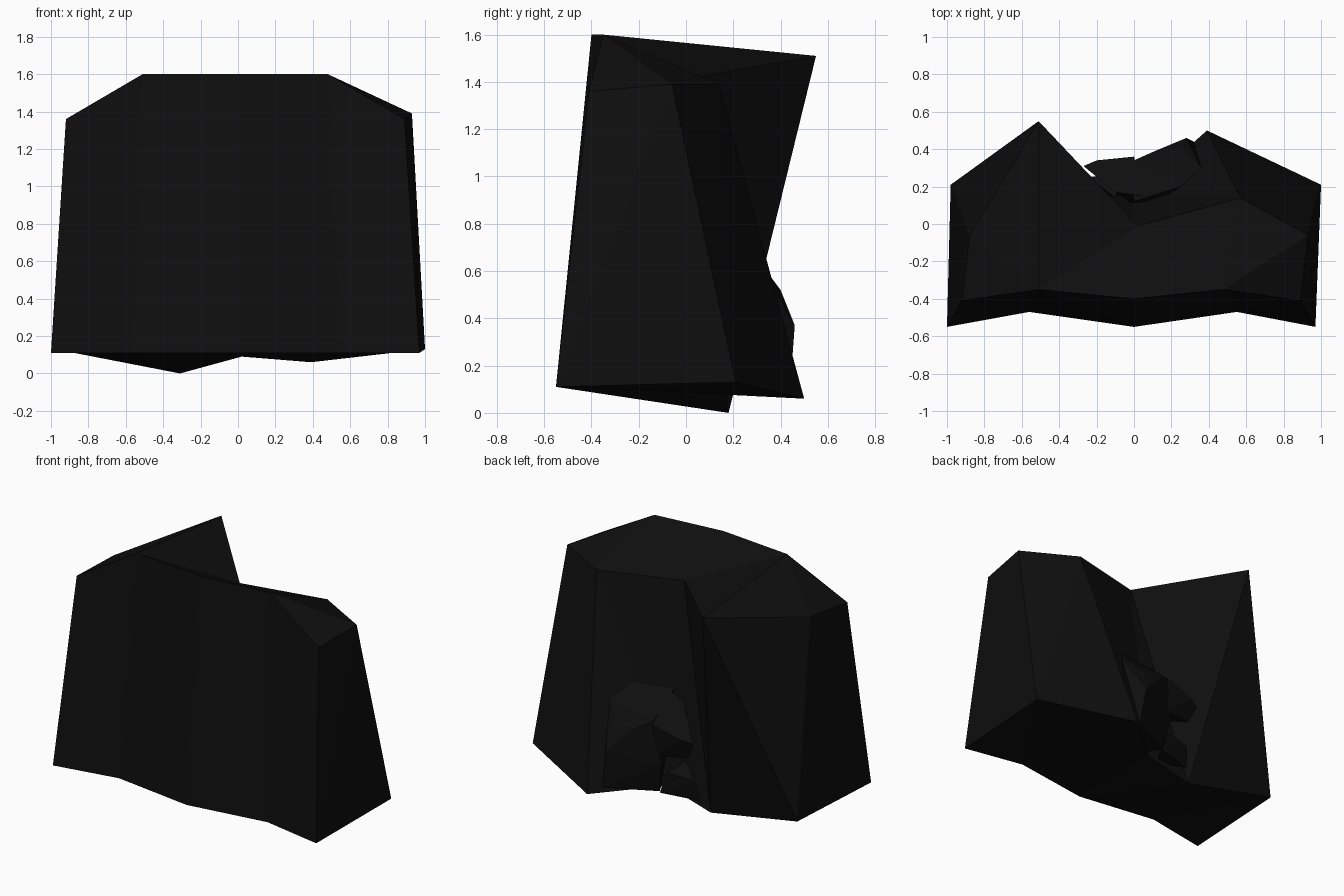
import bpy
import bmesh

# Remove the default cube if it is there
default_cube = bpy.data.objects.get("Cube")
if default_cube:
    bpy.data.objects.remove(default_cube, do_unlink=True)


def make_material(name, colour):
    material = bpy.data.materials.new(name)
    material.use_nodes = True
    material.diffuse_color = colour
    shader = material.node_tree.nodes["Principled BSDF"]
    shader.inputs["Base Color"].default_value = colour
    shader.inputs["Roughness"].default_value = 1
    return material


stone = make_material("black_stone", (0.0045, 0.0045, 0.0045, 1))


def finish(bm, name):
    """Turn a bmesh into a flat shaded stone object."""
    bmesh.ops.recalc_face_normals(bm, faces=bm.faces)
    mesh = bpy.data.meshes.new(name)
    bm.to_mesh(mesh)
    bm.free()
    mesh.materials.append(stone)
    obj = bpy.data.objects.new(name, mesh)
    bpy.context.scene.collection.objects.link(obj)
    return obj


def build_block(name, columns, caps):
    """Loft a ring of bottom/top corner pairs and close both ends."""
    bm = bmesh.new()
    low = [bm.verts.new(bottom) for bottom, top in columns]
    high = [bm.verts.new(top) for bottom, top in columns]
    for i in range(len(columns)):
        j = (i + 1) % len(columns)
        bm.faces.new((low[i], low[j], high[j], high[i]))
    for cap in caps:
        bm.faces.new([high[i] for i in cap])
        bm.faces.new([low[i] for i in reversed(cap)])
    bmesh.ops.triangulate(bm, faces=bm.faces, quad_method="SHORT_EDGE")
    return finish(bm, name)


def build_boulder(name, points):
    """Wrap a faceted boulder around a few corner points."""
    bm = bmesh.new()
    for point in points:
        bm.verts.new(point)
    result = bmesh.ops.convex_hull(bm, input=bm.verts)
    loose = [v for v in bm.verts if not v.link_faces]
    bmesh.ops.delete(bm, geom=loose, context="VERTS")
    return finish(bm, name)


# Main block: pleated front, chamfered shoulders, deep notch in the back
build_block(
    "rock_block",
    [
        ((-1, -.55, .11), (-.92, -.41, 1.36)),    # front right corner
        ((-.56, -.47, .11), (-.51, -.35, 1.6)),   # front pleat
        ((0, -.55, .11), (0, -.4, 1.6)),          # front middle
        ((.55, -.47, .11), (.48, -.35, 1.6)),     # front pleat
        ((.97, -.55, .11), (.89, -.41, 1.36)),    # front left corner
        ((1, .21, .13), (.93, -.06, 1.39)),       # rear left corner
        ((.39, .5, .06), (.57, .14, 1.39)),       # left rear buttress
        ((.02, .17, .09), (.02, -.01, 1.41)),     # notch
        ((-.31, .18, 0), (-.51, .55, 1.51)),      # overhanging peak
        ((-.98, .21, .13), (-.88, -.07, 1.38)),   # rear right corner
    ],
    [(0, 1, 8, 9), (1, 2, 7, 8), (2, 3, 6, 7), (3, 4, 5, 6)],
)

# Rubble heaped in the notch
build_boulder("rubble_main", [
    (.28, .46, .37), (.25, .4, .52), (.1, .385, .54), (.36, .3, .65),
    (.25, .2, .75), (0, .12, .74), (0, .34, .6), (-.04, .32, .3),
    (0, .28, .1), (.32, .44, .1), (.1, .1, .1),
])
build_boulder("rubble_ledge", [
    (0, .36, .58), (-.2, .34, .52), (-.27, .31, .5), (-.1, .17, .7),
    (.05, .15, .74), (-.22, .28, .38), (0, .33, .36), (0, .1, .4),
])
build_boulder("rubble_foot", [
    (-.24, .25, .22), (-.26, .22, .08), (-.05, .28, .24),
    (0, .28, .09), (-.1, .12, .1), (-.1, .14, .28),
])
